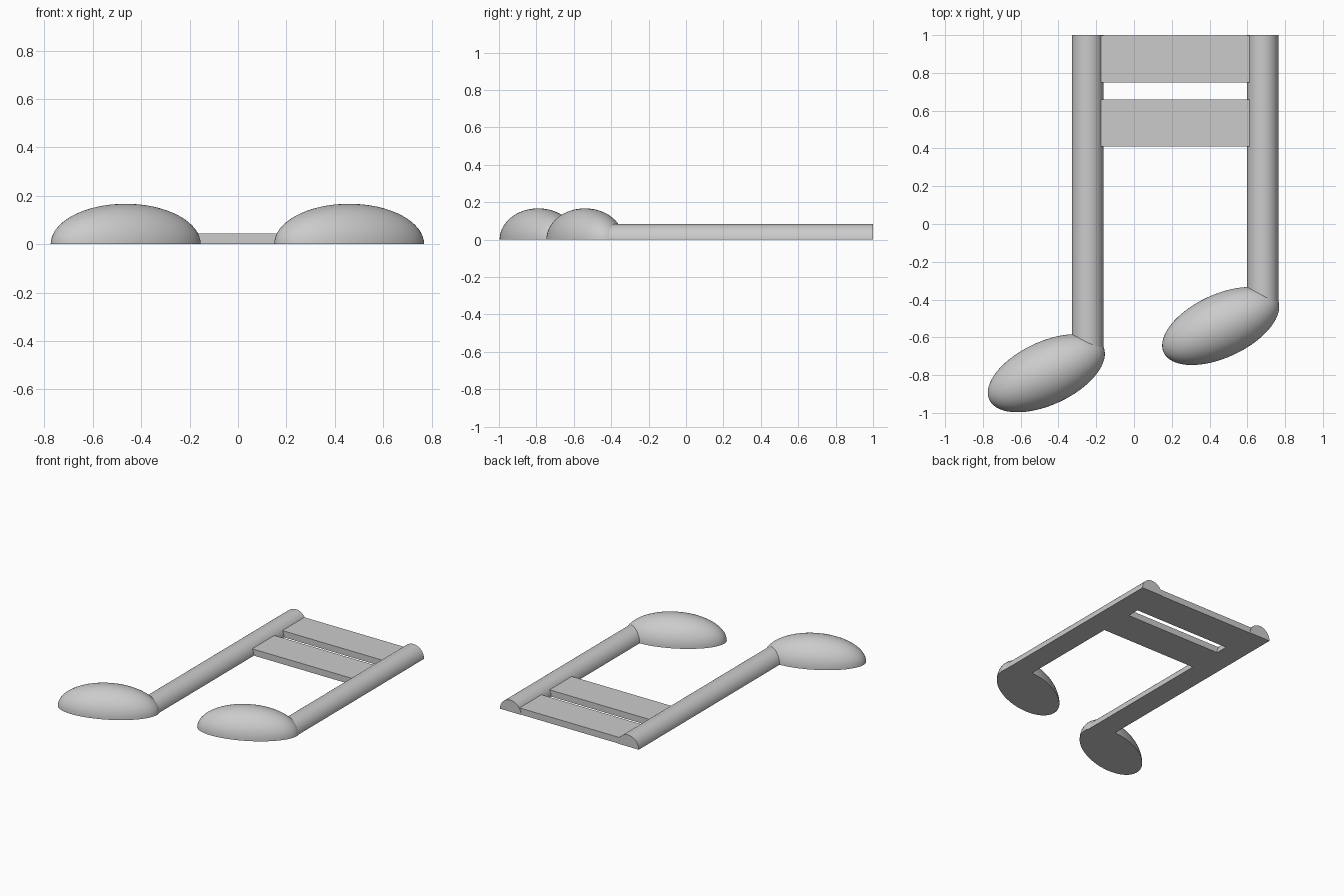
import bpy
import bmesh
from math import radians
from mathutils import Matrix, Vector

cube = bpy.data.objects.get("Cube")
if cube:
    bpy.data.objects.remove(cube, do_unlink=True)

# One plain grey for every part
grey = bpy.data.materials.new("plain_grey")
grey.use_nodes = True
GREY = (0.6, 0.6, 0.6, 1)
grey.diffuse_color = GREY
grey.node_tree.nodes["Principled BSDF"].inputs["Base Color"].default_value = GREY

STEM_RADIUS = 0.083
BEAM_HEIGHT = 0.045
BACK = 1.0


def finish(bm, name, smooth=True):
    """Turn the bmesh into a named, shaded object."""
    bmesh.ops.recalc_face_normals(bm, faces=bm.faces)
    mesh = bpy.data.meshes.new(name)
    bm.to_mesh(mesh)
    bm.free()
    mesh.materials.append(grey)
    obj = bpy.data.objects.new(name, mesh)
    bpy.context.collection.objects.link(obj)
    if smooth:
        bpy.ops.object.select_all(action="DESELECT")
        obj.select_set(True)
        bpy.context.view_layer.objects.active = obj
        bpy.ops.object.shade_smooth_by_angle(angle=radians(35))
    return obj


def keep_upper_half(bm):
    """Cut the solid flat at the ground and close the underside."""
    geom = bm.verts[:] + bm.edges[:] + bm.faces[:]
    cut = bmesh.ops.bisect_plane(bm, geom=geom, plane_co=(0, 0, 0),
                                 plane_no=(0, 0, 1), clear_inner=True)
    rim = [e for e in cut["geom_cut"] if isinstance(e, bmesh.types.BMEdge)]
    bmesh.ops.contextual_create(bm, geom=rim)


def note_head(name, x, y):
    """Half ellipsoid, tilted in plan, with its flat side down."""
    bm = bmesh.new()
    bmesh.ops.create_uvsphere(bm, u_segments=64, v_segments=32, radius=1)
    keep_upper_half(bm)
    bm.transform(Matrix.Translation((x, y, 0))
                 @ Matrix.Rotation(radians(25), 4, "Z")
                 @ Matrix.Diagonal((0.333, 0.167, 0.167, 1)))
    finish(bm, name)


def stem(name, x, front):
    """Half-round bar running along y."""
    bm = bmesh.new()
    bmesh.ops.create_cone(bm, cap_ends=True, segments=64, radius1=STEM_RADIUS,
                          radius2=STEM_RADIUS, depth=BACK - front)
    bm.transform(Matrix.Rotation(radians(90), 4, "X"))
    keep_upper_half(bm)
    bm.transform(Matrix.Translation((x, (BACK + front) / 2, 0)))
    finish(bm, name)


def beam(name, x0, x1, y0, y1):
    """Flat bar joining the two stems."""
    bm = bmesh.new()
    bmesh.ops.create_cube(bm, size=1)
    centre = Vector(((x0 + x1) / 2, (y0 + y1) / 2, BEAM_HEIGHT / 2))
    bm.transform(Matrix.Translation(centre)
                 @ Matrix.Diagonal((x1 - x0, y1 - y0, BEAM_HEIGHT, 1)))
    finish(bm, name, smooth=False)


# Two notes; each stem starts inside its head
RIGHT_X, LEFT_X = -0.245, 0.682
for side, head_x, head_y, stem_x in (("right", -0.464, -0.79, RIGHT_X),
                                     ("left", 0.459, -0.54, LEFT_X)):
    note_head(side + "_note_head", head_x, head_y)
    stem(side + "_stem", stem_x, head_y + 0.1)

# Two beams between the stems
beam("back_beam", RIGHT_X, LEFT_X, 0.75, 0.997)
beam("front_beam", RIGHT_X, LEFT_X, 0.41, 0.66)
